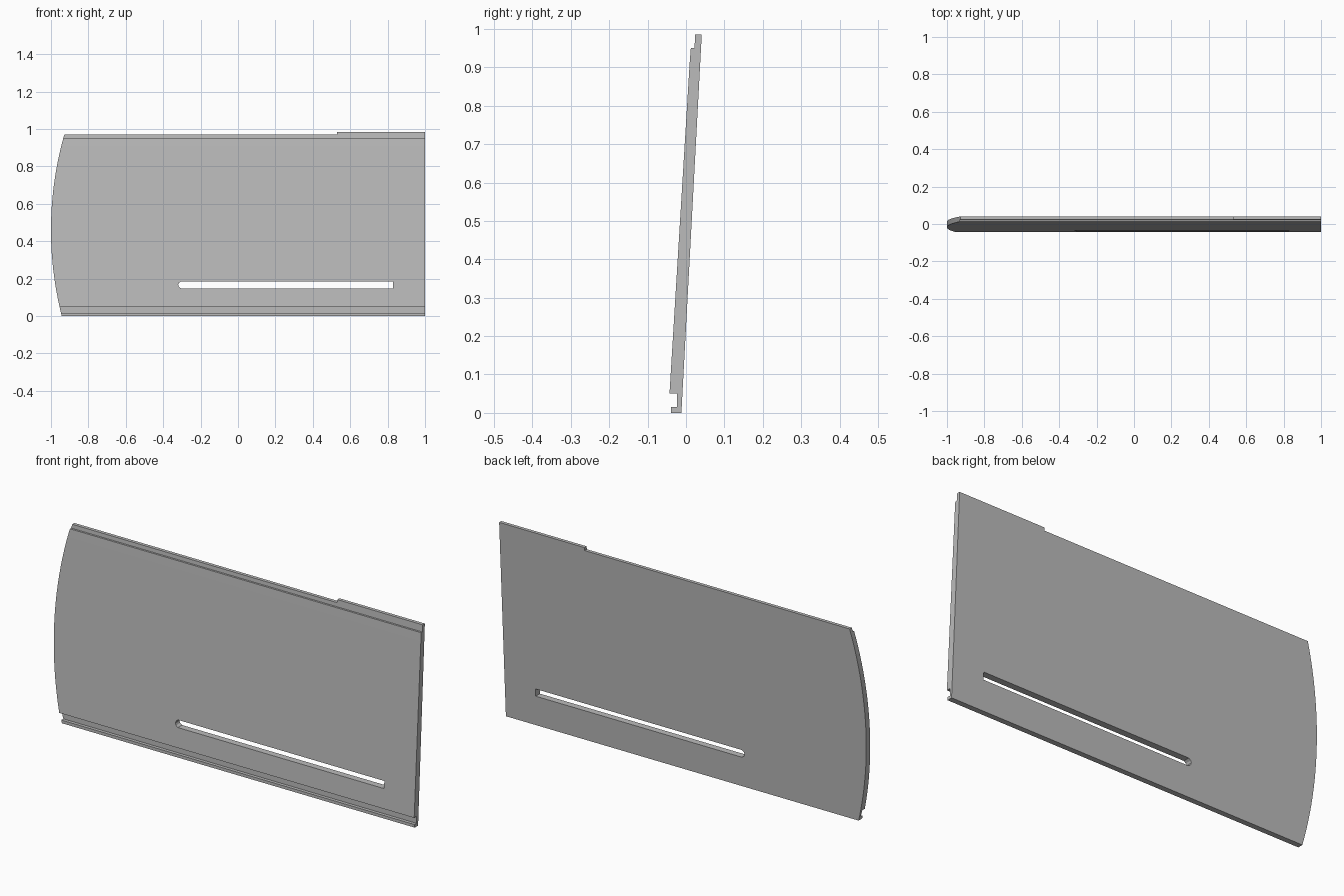
import bpy
import bmesh
from math import sqrt

default = bpy.data.objects.get("Cube")
if default:
    bpy.data.objects.remove(default, do_unlink=True)

grey = bpy.data.materials.new("plain_grey")
grey.use_nodes = True
colour = (0.5, 0.5, 0.5, 1)
grey.diffuse_color = colour
grey.node_tree.nodes["Principled BSDF"].inputs["Base Color"].default_value = colour


def prism(name, points, depth):
    """Extrude a closed outline of 3D points along the vector depth."""
    bm = bmesh.new()
    face = bm.faces.new([bm.verts.new(p) for p in points])
    result = bmesh.ops.extrude_face_region(bm, geom=[face])
    moved = [v for v in result["geom"] if isinstance(v, bmesh.types.BMVert)]
    bmesh.ops.translate(bm, verts=moved, vec=depth)
    bmesh.ops.recalc_face_normals(bm, faces=bm.faces[:])
    mesh = bpy.data.meshes.new(name)
    bm.to_mesh(mesh)
    bm.free()
    mesh.materials.append(grey)
    obj = bpy.data.objects.new(name, mesh)
    bpy.context.collection.objects.link(obj)
    return obj


def cut(target, name, outline, operation="DIFFERENCE"):
    """Cut the panel with an x-z outline running through its thickness."""
    cutter = prism(name, [(x, -0.2, z) for x, z in outline], (0, 0.4, 0))
    cutter.hide_render = True
    mod = target.modifiers.new(name, "BOOLEAN")
    mod.operation = operation
    mod.solver = "EXACT"
    mod.object = cutter
    bpy.context.view_layer.objects.active = target
    bpy.ops.object.modifier_apply(modifier=mod.name)
    bpy.data.objects.remove(cutter, do_unlink=True)


# Leaning board with a groove along the bottom and a rebate along the top
section = [(-0.039, 0), (-0.012, 0), (0.041, 0.985), (0.024, 0.985),
           (0.022, 0.95), (0.0125, 0.95), (0.0095, 0.91), (-0.043, 0.05),
           (-0.023, 0.05), (-0.023, 0.015), (-0.039, 0.015)]
panel = prism("leaning_panel", [(-1.05, y, z) for y, z in section], (2.05, 0, 0))

# Bowed end and stepped top edge
radius, middle, steps = 1.86, 0.46, 24
arc = []
for i in range(steps + 1):
    z = -0.05 + 1.02 * i / steps
    arc.append((radius - 1 - sqrt(radius ** 2 - (z - middle) ** 2), z))
outline = arc + [(0.53, 0.97), (0.53, 1.1), (1.1, 1.1), (1.1, -0.05)]
cut(panel, "outline_cutter", outline, "INTERSECT")

# Long slot with one rounded end
slot = [(0.83, 0.148), (0.83, 0.185), (-0.305, 0.185), (-0.316, 0.177),
        (-0.32, 0.1665), (-0.316, 0.156), (-0.305, 0.148)]
cut(panel, "slot_cutter", slot)
